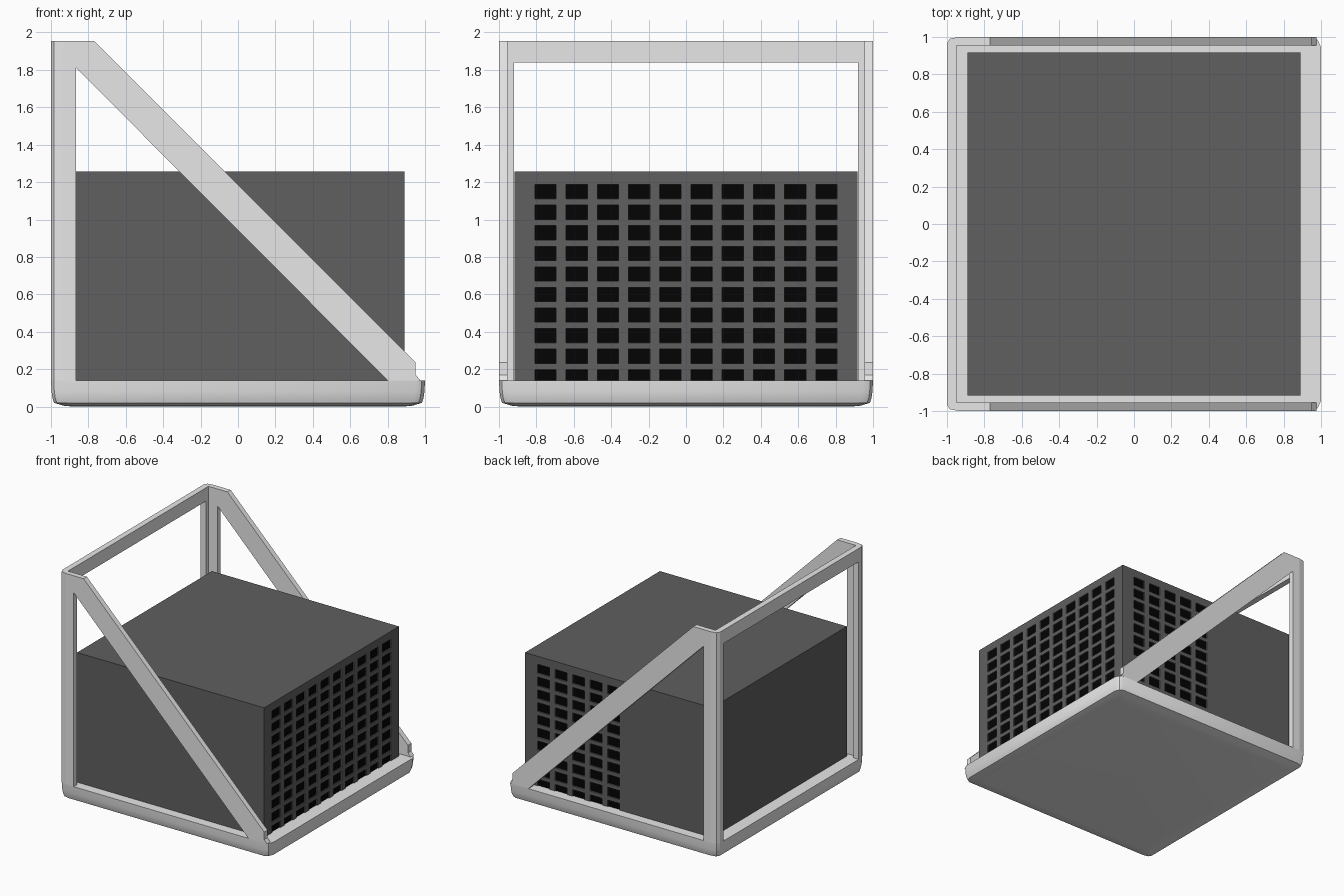
import bpy, bmesh, math
from mathutils import Vector

if "Cube" in bpy.data.objects:
    bpy.data.objects.remove(bpy.data.objects["Cube"])


def material(name, value):
    m = bpy.data.materials.new(name)
    m.use_nodes = True
    color = (value, value, value, 1)
    m.diffuse_color = color
    m.node_tree.nodes["Principled BSDF"].inputs["Base Color"].default_value = color
    return m


light_grey = material("light grey", 0.8)
dark_grey = material("dark grey", 0.115)
black = material("black", 0.001)


def finish(bm, name, mats):
    me = bpy.data.meshes.new(name)
    bm.to_mesh(me)
    bm.free()
    for m in mats:
        me.materials.append(m)
    obj = bpy.data.objects.new(name, me)
    bpy.context.collection.objects.link(obj)
    return obj


def plate(name, points, faces, vec):
    """Flat polygons thickened along vec."""
    bm = bmesh.new()
    vs = [bm.verts.new(p) for p in points]
    fs = [bm.faces.new([vs[i] for i in f]) for f in faces]
    ext = bmesh.ops.extrude_face_region(bm, geom=fs, use_keep_orig=True)
    moved = [g for g in ext["geom"] if isinstance(g, bmesh.types.BMVert)]
    bmesh.ops.translate(bm, verts=moved, vec=vec)
    bmesh.ops.recalc_face_normals(bm, faces=bm.faces)
    return finish(bm, name, [light_grey])


# Tray: stacked outlines with cut corners and a rounded lower edge
RIM, TOP_BEAM = 0.14, 1.955
profile = [(RIM, 0), (0.08, 0.003), (0.045, 0.008), (0.02, 0.016), (0.004, 0.07), (0, 0.12)]
post_corner = [(1, 0.965), (0.985, 0.99), (0.935, 1)]
open_corner = [(1, 0.945), (0.982, 0.985), (0.95, 1)]
bm = bmesh.new()
rings = []
for z, inset in profile:
    ring = []
    for sx, sy in ((1, 1), (-1, 1), (-1, -1), (1, -1)):
        pts = open_corner if sx > 0 else post_corner
        pts = pts if sx * sy > 0 else pts[::-1]
        ring += [bm.verts.new((sx * (x - inset), sy * (y - inset), z)) for x, y in pts]
    rings.append(ring)
n = len(rings[0])
for a, b in zip(rings, rings[1:]):
    for i in range(n):
        bm.faces.new((a[i], b[i], b[(i + 1) % n], a[(i + 1) % n]))
bm.faces.new(rings[0])
bm.faces.new(rings[-1][::-1])
bmesh.ops.recalc_face_normals(bm, faces=bm.faces)
tray = finish(bm, "tray", [light_grey])
tray.data.shade_smooth()
tray.data.set_sharp_from_angle(angle=math.radians(30))

# Side frames: upright, diagonal brace and cut corner post on each side
T = 0.045
EDGE = post_corner[-1][0]
outline = [(-EDGE, RIM), (-EDGE, TOP_BEAM), (-0.77, TOP_BEAM), (0.95, 0.235), (0.95, 0.17), (0.975, RIM),
           (-0.865, RIM), (-0.865, 1.81), (0.8, RIM)]
side_faces = [(0, 6, 7, 1), (1, 7, 2), (2, 7, 8, 3), (3, 8, 5, 4)]
post = [(1, 1 - T)] + post_corner + [(EDGE, 1 - T)]
for side, label in ((-1, "front"), (1, "back")):
    plate(label + "_side_frame", [(x, side, z) for x, z in outline],
          side_faces, Vector((0, -side * T, 0)))
    plate(label + "_corner_post", [(-x, side * y, RIM) for x, y in post],
          [range(len(post))], Vector((0, 0, TOP_BEAM - RIM)))

# End frame: two posts joined by a top beam
W, OPENING, UNDER_BEAM = 1 - T, 0.92, 1.84
arch = [(-W, RIM), (-W, TOP_BEAM), (W, TOP_BEAM), (W, RIM),
        (-OPENING, RIM), (-OPENING, UNDER_BEAM), (OPENING, UNDER_BEAM), (OPENING, RIM)]
plate("end_frame", [(-1, y, z) for y, z in arch],
      [(0, 4, 5, 1), (1, 5, 6, 2), (2, 6, 7, 3)], Vector((0.05, 0, 0)))

# Box with two grilles of recessed rectangular openings
HX, HY, BOTTOM, TOP = 0.89, 0.917, 0.1, 1.256
bm = bmesh.new()
bmesh.ops.create_cube(bm, size=1)
for v in bm.verts:
    v.co = (v.co.x * 2 * HX, v.co.y * 2 * HY, TOP if v.co.z > 0 else BOTTOM)
bm.normal_update()
open_sides = [f for f in bm.faces if f.normal.x > 0.9 or f.normal.y > 0.9]
bmesh.ops.delete(bm, geom=open_sides, context="FACES")


def cuts(low, high, centres, width):
    lines = [low]
    for c in centres:
        lines += [c - width / 2, c + width / 2]
    return lines + [high]


def grille(us, vs, place):
    grid = [[bm.verts.new(place(u, v)) for v in vs] for u in us]
    holes = []
    for i in range(len(us) - 1):
        for j in range(len(vs) - 1):
            f = bm.faces.new((grid[i][j], grid[i + 1][j], grid[i + 1][j + 1], grid[i][j + 1]))
            if i % 2 and j % 2:
                holes.append(f)
    bm.normal_update()
    bmesh.ops.inset_individual(bm, faces=holes, thickness=0.0005, depth=-0.01)
    for f in holes:
        f.material_index = 1


PITCH, WIDE = 0.167, 0.114
rows = cuts(BOTTOM, TOP, [0.159 + 0.11 * i for i in range(10)], 0.076)
end_columns = cuts(-HY, HY, [PITCH * (i - 4.5) for i in range(10)], WIDE)
back_columns = cuts(-HX, HX, [-0.715 + PITCH * i for i in range(5)], WIDE)
grille(end_columns, rows, lambda u, v: (HX, u, v))
grille(back_columns, rows, lambda u, v: (-u, HY, v))
bmesh.ops.remove_doubles(bm, verts=bm.verts, dist=0.0001)
finish(bm, "grilled_box", [dark_grey, black])
